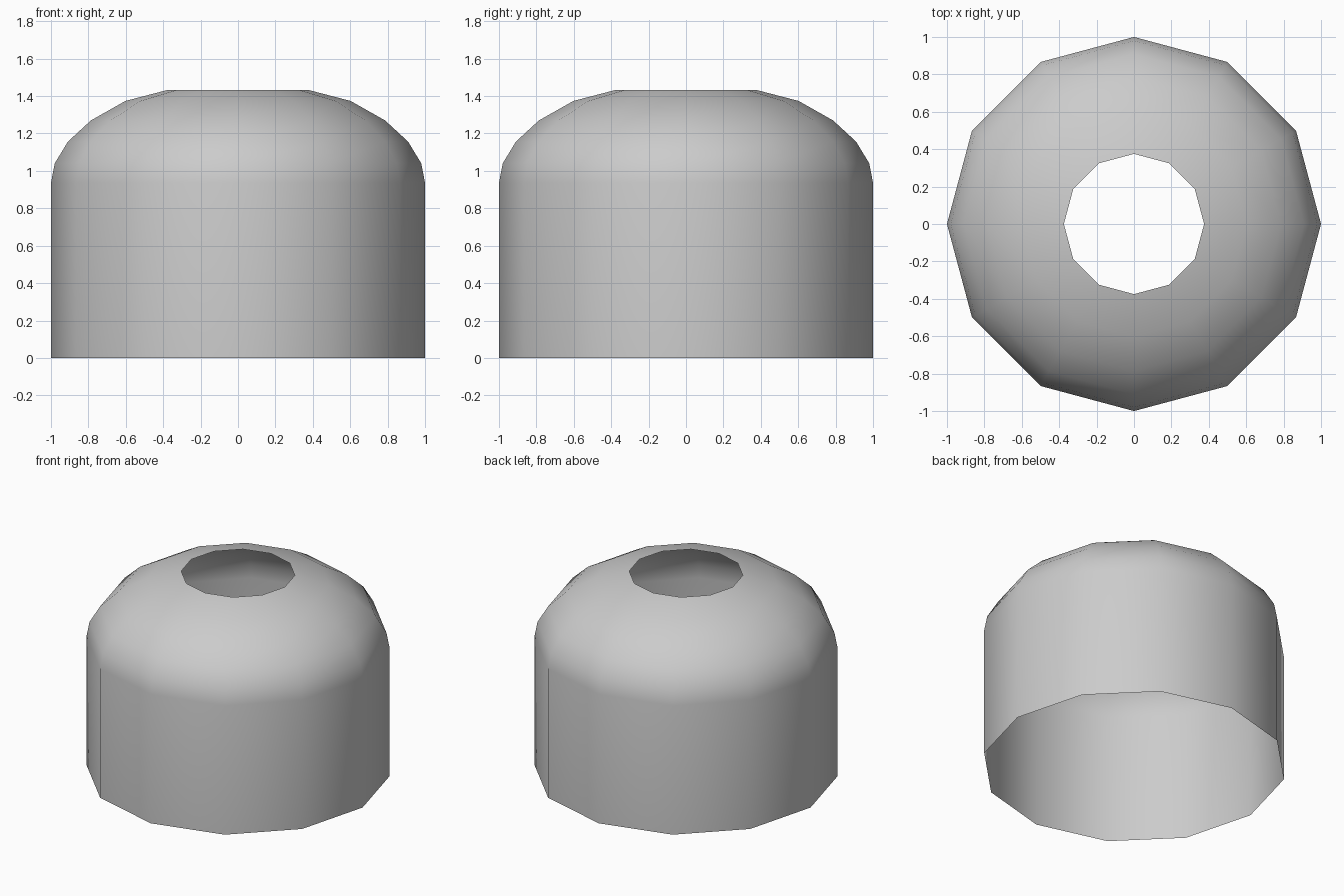
import bpy, bmesh
from math import sin, cos, tau

cube = bpy.data.objects.get("Cube")
if cube:
    bpy.data.objects.remove(cube, do_unlink=True)

SIDES = 12
# Half section (radius, height): straight wall, rounded shoulder, open top
PROFILE = [(1.0, 0.0), (1.0, 0.936), (0.98, 1.04), (0.909, 1.157),
           (0.786, 1.27), (0.602, 1.374), (0.375, 1.433)]

grey = bpy.data.materials.new("plain grey")
grey.use_nodes = True
colour = (0.6, 0.6, 0.6, 1)
grey.diffuse_color = colour
grey.node_tree.nodes["Principled BSDF"].inputs["Base Color"].default_value = colour

# Open shell, lathed as rings of vertices joined by quads
bm = bmesh.new()
rings = [[bm.verts.new((r * cos(tau * i / SIDES), r * sin(tau * i / SIDES), z))
          for i in range(SIDES)] for r, z in PROFILE]
for low, high in zip(rings, rings[1:]):
    for i in range(SIDES):
        j = (i + 1) % SIDES
        face = bm.faces.new((low[i], low[j], high[j], high[i]))
        face.smooth = True

mesh = bpy.data.meshes.new("domed_shell")
bm.to_mesh(mesh)
bm.free()
mesh.materials.append(grey)
shell = bpy.data.objects.new("domed_shell", mesh)
bpy.context.collection.objects.link(shell)
